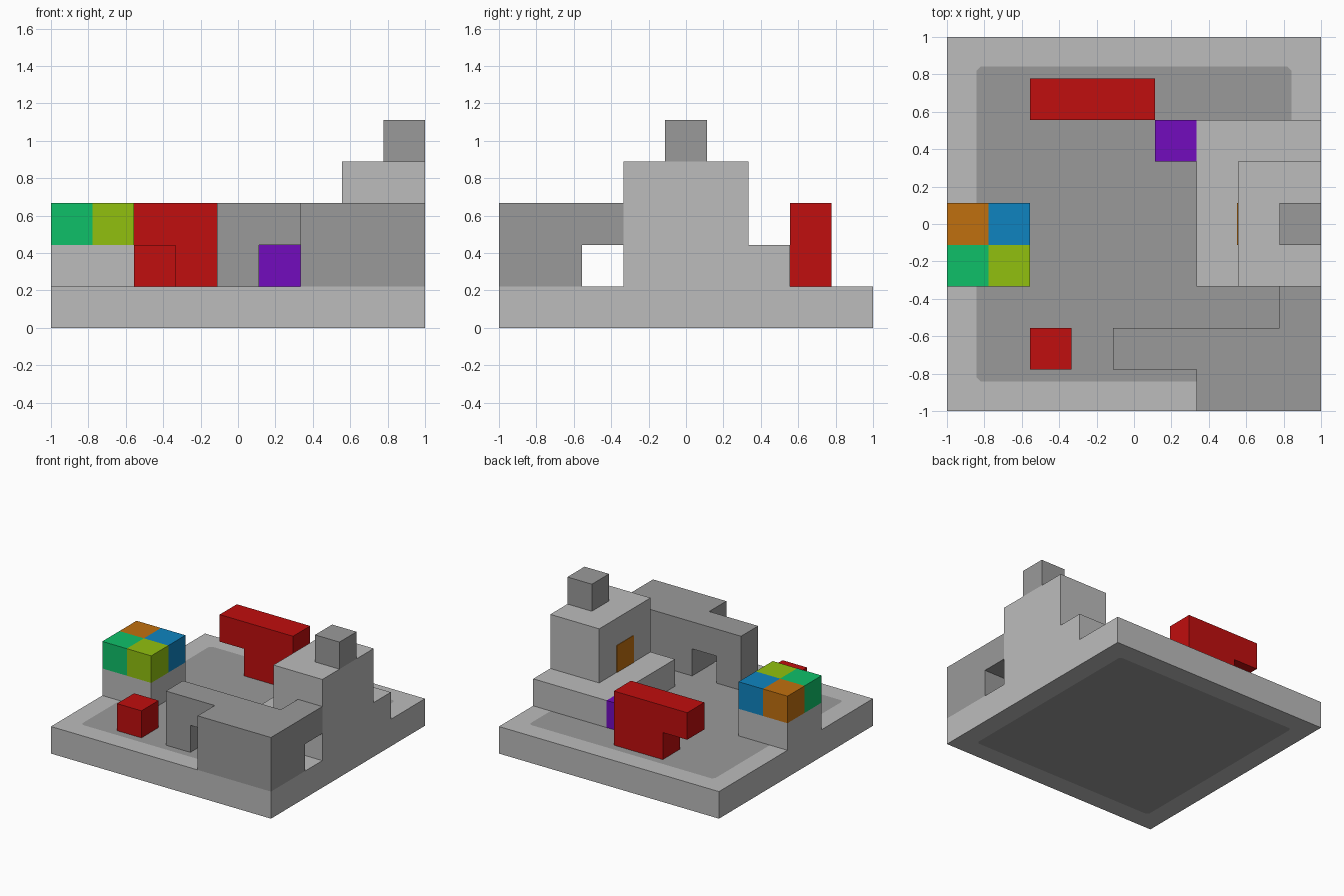
import bpy, bmesh
from mathutils import Vector

cube = bpy.data.objects.get("Cube")
if cube:
    bpy.data.objects.remove(cube, do_unlink=True)

U = 2 / 9  # one block; the base is 9 x 9 blocks


def material(name, rgb):
    m = bpy.data.materials.new(name)
    m.use_nodes = True
    m.diffuse_color = (*rgb, 1)
    m.node_tree.nodes["Principled BSDF"].inputs["Base Color"].default_value = (*rgb, 1)
    return m


LIGHT = material("light_grey", (0.503, 0.503, 0.503))
DARK = material("dark_grey", (0.323, 0.323, 0.323))
RED = material("red", (0.527, 0.0044, 0.0044))
PURPLE = material("purple", (0.168, 0.0037, 0.515))
GREEN = material("green", (0.0048, 0.527, 0.141))
LIME = material("lime", (0.283, 0.527, 0.0048))
ORANGE = material("orange", (0.527, 0.162, 0.0048))
BLUE = material("blue", (0.0048, 0.231, 0.527))


def finish(name, bm, *mats):
    mesh = bpy.data.meshes.new(name)
    bm.to_mesh(mesh)
    bm.free()
    for m in mats:
        mesh.materials.append(m)
    obj = bpy.data.objects.new(name, mesh)
    bpy.context.collection.objects.link(obj)
    return obj


def blocks(name, mat, *boxes):
    """Join boxes (x0, y0, z0, x1, y1, z1), in block units, into one outer skin."""
    cells = {(x, y, z) for x0, y0, z0, x1, y1, z1 in boxes
             for x in range(x0, x1) for y in range(y0, y1) for z in range(z0, z1)}
    bm = bmesh.new()
    for cell in sorted(cells):
        for axis in range(3):
            for side in (0, 1):
                near = list(cell)
                near[axis] += 2 * side - 1
                if tuple(near) in cells:
                    continue
                ring = []
                for a, b in ((0, 0), (1, 0), (1, 1), (0, 1)):
                    p = Vector(cell)
                    p[axis] += side
                    p[(axis + 1) % 3] += a
                    p[(axis + 2) % 3] += b
                    ring.append(bm.verts.new((p.x * U - 1, p.y * U - 1, p.z * U)))
                bm.faces.new(ring if side else ring[::-1])
    bmesh.ops.remove_doubles(bm, verts=bm.verts, dist=1e-4)
    bmesh.ops.dissolve_limit(bm, angle_limit=0.01, verts=bm.verts, edges=bm.edges)
    return finish(name, bm, mat)


# Base slab with a dark, corner-cut panel inset above and below
bm = bmesh.new()
bmesh.ops.create_cube(bm, size=1)
for v in bm.verts:
    v.co = (v.co.x * 2, v.co.y * 2, (v.co.z + 0.5) * U)
caps = [f for f in bm.faces if abs(f.normal.z) > 0.9]
bmesh.ops.inset_individual(bm, faces=caps, thickness=0.225)
corners = [v for v in bm.verts if abs(v.co.x) < 0.9]
bmesh.ops.bevel(bm, geom=corners, offset=0.02, segments=1, affect='VERTICES')
bm.normal_update()
for f in bm.faces:
    c = f.calc_center_median()
    f.material_index = int(abs(f.normal.z) > 0.9 and c.xy.length < 0.01)
finish("base", bm, LIGHT, DARK)

# Stepped tower with a turret and a door
blocks("tower", LIGHT, (6, 3, 1, 9, 7, 2), (7, 3, 2, 9, 6, 4))
blocks("turret", DARK, (8, 4, 4, 9, 5, 5))
bm = bmesh.new()
bmesh.ops.create_cube(bm, size=1)
for v in bm.verts:
    v.co = (7 * U - 1 + v.co.x * 0.008, v.co.y * U, (v.co.z + 2.5) * U)
finish("door", bm, ORANGE)

# Front wall with a gateway and a bridge to the tower
blocks("front_wall", DARK, (4, 1, 1, 5, 2, 3), (5, 1, 2, 6, 2, 3),
       (6, 0, 1, 9, 2, 3), (8, 2, 2, 9, 3, 3))

# Four coloured blocks on a plinth
blocks("plinth", LIGHT, (0, 3, 1, 2, 5, 2))
for name, mat, x, y in (("green", GREEN, 0, 3), ("lime", LIME, 1, 3),
                        ("orange", ORANGE, 0, 4), ("blue", BLUE, 1, 4)):
    blocks(name + "_block", mat, (x, y, 2, x + 1, y + 1, 3))

# Loose blocks on the floor
blocks("red_overhang", RED, (2, 7, 2, 3, 8, 3), (3, 7, 1, 5, 8, 3))
blocks("red_block", RED, (2, 1, 1, 3, 2, 2))
blocks("purple_block", PURPLE, (5, 6, 1, 6, 7, 2))
